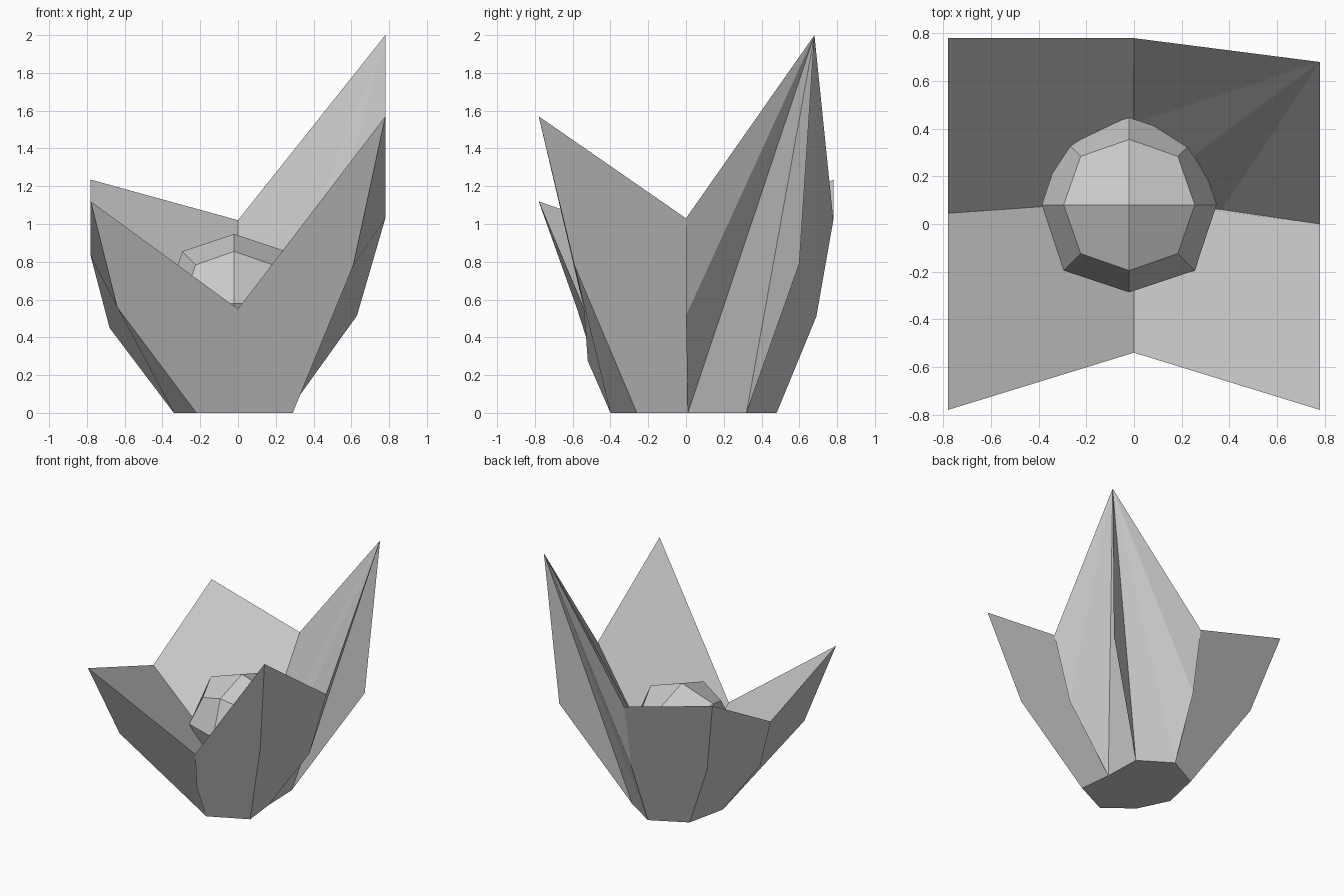
import bpy, bmesh

if "Cube" in bpy.data.objects:
    bpy.data.objects.remove(bpy.data.objects["Cube"])

# Eight ribs around the cup: rim, outer middle and base point of each
RIBS = [
    [(0, -.54, .55), (0, -.52, .275), (0, -.40, 0)],          # front
    [(.78, -.78, 1.57), (.61, -.59, .78), (.29, -.26, 0)],    # front right tip
    [(.78, 0, 1.03), (.63, 0, .515), (.26, .01, 0)],          # right
    [(.78, .68, 2.0), (.70, .60, .79), (.25, .32, 0)],        # back right tip
    [(0, .78, 1.02), (0, .69, .51), (0, .48, 0)],             # back
    [(-.78, .78, 1.235), (-.62, .62, .62), (-.27, .34, 0)],   # back left tip
    [(-.78, .045, .83), (-.68, .035, .45), (-.34, .02, 0)],   # left
    [(-.78, -.78, 1.12), (-.64, -.58, .56), (-.22, -.23, 0)], # front left tip
]
CENTRE = (0, .10, .03)
# Bend points of the inner creases, keyed by the rib they start from
BENDS = {0: (0, -.23, .25), 2: (.37, .06, .47), 4: (0, .42, .47), 6: (-.37, .075, .40)}


def build(name, bm):
    me = bpy.data.meshes.new(name)
    bm.to_mesh(me)
    bm.free()
    ob = bpy.data.objects.new(name, me)
    bpy.context.collection.objects.link(ob)
    return ob


def add_panel(bm, points, fan):
    """One flat-ish panel; twisted ones are split in a fan from the first point."""
    v = [bm.verts.new(p) for p in points]
    if fan:
        for i in range(1, len(v) - 1):
            bm.faces.new((v[0], v[i], v[i + 1]))
    else:
        bm.faces.new(v)


# Four pointed petals: two outer panels and one folded inner panel each
for tip, label in ((1, "front_right"), (3, "back_right"), (5, "back_left"), (7, "front_left")):
    a, b = tip - 1, (tip + 1) % 8
    fan = tip == 3
    T, A, B = RIBS[tip], RIBS[a], RIBS[b]
    bm = bmesh.new()
    add_panel(bm, [T[0], A[0], A[1], A[2], T[2], T[1]], fan)
    add_panel(bm, [T[0], T[1], T[2], B[2], B[1], B[0]], fan)
    add_panel(bm, [T[0], B[0], BENDS[b], CENTRE, BENDS[a], A[0]], fan)
    bmesh.ops.remove_doubles(bm, verts=bm.verts, dist=1e-4)
    build("petal_" + label, bm)

# Flat base
bm = bmesh.new()
add_panel(bm, [r[2] for r in reversed(RIBS)], False)
build("base", bm)

# Faceted round core: a cube subdivided once
bm = bmesh.new()
bmesh.ops.create_cube(bm, size=.734)
core = build("core", bm)
core.location = (-.02, .08, .58)
sub = core.modifiers.new("round", 'SUBSURF')
sub.levels = sub.render_levels = 1
sub.use_limit_surface = False
